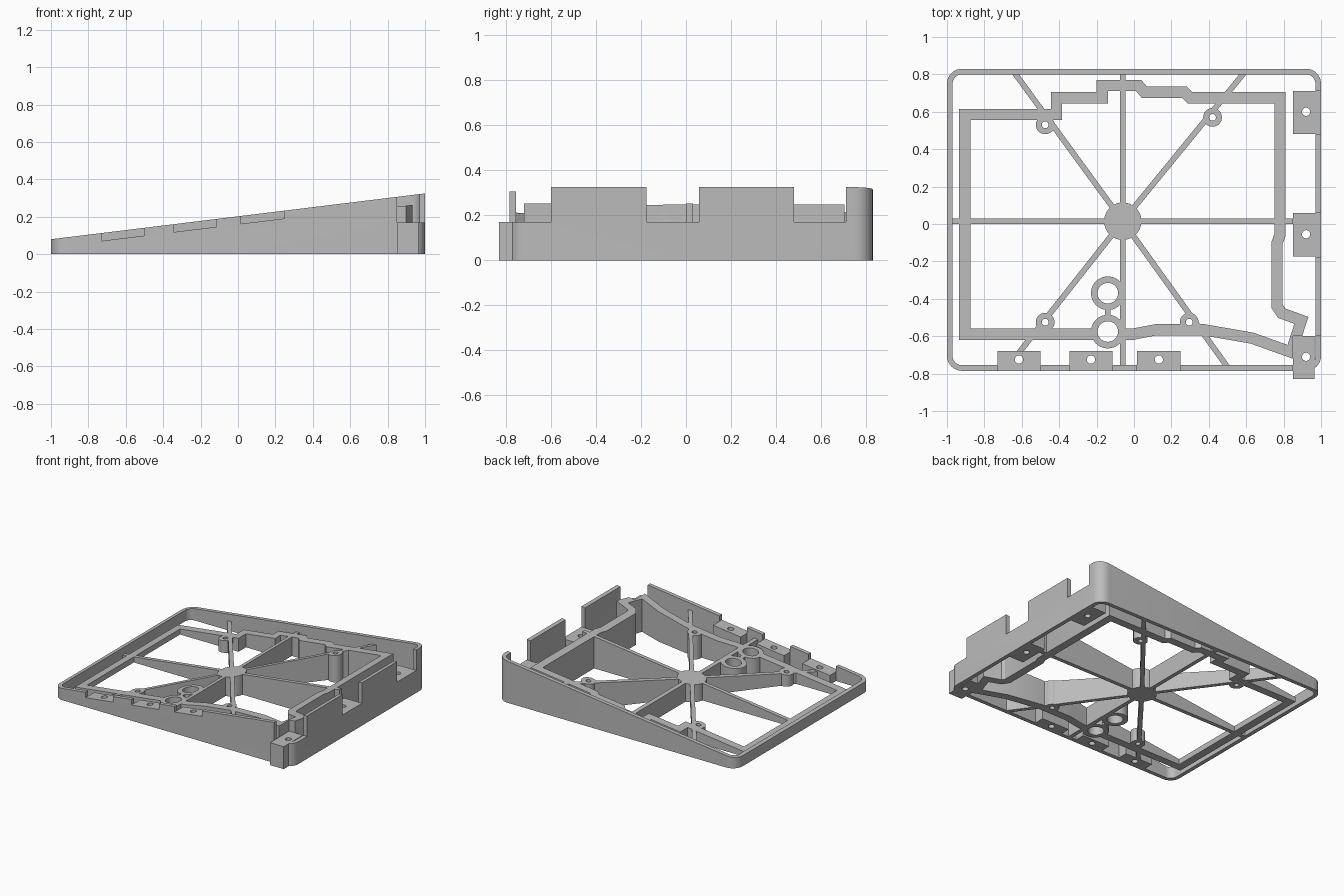
import bpy, bmesh, math
from mathutils import Vector

cube = bpy.data.objects.get("Cube")
if cube:
    bpy.data.objects.remove(cube, do_unlink=True)

grey = bpy.data.materials.new("plain grey")
grey.use_nodes = True
grey.diffuse_color = (0.5, 0.5, 0.5, 1)
grey.node_tree.nodes["Principled BSDF"].inputs["Base Color"].default_value = (0.5, 0.5, 0.5, 1)

INNER_DROP = 0.053      # inner lattice sits below the rim
NOTCH_DROP = 0.042      # front notch depth
LEDGE = 0.17            # flat height of the side blocks
HUB = Vector((-0.06, 0.015))
parts, cutters = [], []


def slope(drop=0.0):
    return lambda x: 0.2025 + 0.1225 * x - drop


def level(z):
    return lambda x: z


# ---- outline helpers ----
def circle(c, r, n=32):
    return [(c[0] + r * math.cos(i * math.tau / n), c[1] + r * math.sin(i * math.tau / n)) for i in range(n)]


def rect(x0, x1, y0, y1):
    return [(x0, y0), (x1, y0), (x1, y1), (x0, y1)]


def rounded(x0, x1, y0, y1, r, n=8):
    pts = []
    corners = [(x1 - r, y1 - r), (x0 + r, y1 - r), (x0 + r, y0 + r), (x1 - r, y0 + r)]
    for k, (cx, cy) in enumerate(corners):
        for i in range(n + 1):
            a = (k + i / n) * math.pi / 2
            pts.append((cx + r * math.cos(a), cy + r * math.sin(a)))
    return pts


def bar(a, b, w):
    a, b = Vector(a), Vector(b)
    d = (b - a).normalized() * w / 2
    n = Vector((-d.y, d.x))
    return [a - n, b - n, b + n, a + n]


def offset(path, dist):
    """Mitred offset of a closed path."""
    out = []
    pts = [Vector(p) for p in path]
    for i, p in enumerate(pts):
        d1 = (p - pts[i - 1]).normalized()
        d2 = (pts[(i + 1) % len(pts)] - p).normalized()
        n1, n2 = Vector((-d1.y, d1.x)), Vector((-d2.y, d2.x))
        m = (n1 + n2).normalized()
        out.append(p + m * dist / m.dot(n1))
    return out


# ---- solid builders ----
def solid(name, outline, top, bottom=level(0), hole=None, group=parts):
    """Vertical prism between two planes, optionally a ring around a matching hole outline."""
    bm = bmesh.new()

    def loop(pts, f):
        return [bm.verts.new((p[0], p[1], f(p[0]))) for p in pts]

    def skin(a, b):
        for i in range(len(a)):
            j = (i + 1) % len(a)
            bm.faces.new((a[i], a[j], b[j], b[i]))

    lo, hi = loop(outline, bottom), loop(outline, top)
    skin(lo, hi)
    if hole:
        hlo, hhi = loop(hole, bottom), loop(hole, top)
        skin(hi, hhi)
        skin(hhi, hlo)
        skin(hlo, lo)
    else:
        bm.faces.new(hi)
        bm.faces.new(lo[::-1])
    bmesh.ops.recalc_face_normals(bm, faces=bm.faces)
    mesh = bpy.data.meshes.new(name)
    bm.to_mesh(mesh)
    bm.free()
    mesh.materials.append(grey)
    ob = bpy.data.objects.new(name, mesh)
    bpy.context.scene.collection.objects.link(ob)
    group.append(ob)
    return ob


def drill(c, r):
    solid("hole_cutter", circle(c, r), level(0.6), level(-0.2), group=cutters)


# ---- outer wedge rim ----
solid("outer_wall", rounded(-1, 1, -0.785, 0.83, 0.08), slope(),
      hole=rounded(-0.97, 0.97, -0.755, 0.80, 0.05))

# ---- winding inner wall ----
path = [(-0.905, -0.59), (-0.905, 0.585), (-0.415, 0.585), (-0.415, 0.675), (-0.17, 0.675),
        (-0.17, 0.74), (0.025, 0.74), (0.055, 0.705), (0.27, 0.705), (0.3, 0.675),
        (0.78, 0.675), (0.78, -0.06), (0.765, -0.1), (0.765, -0.44), (0.79, -0.477),
        (0.895, -0.515), (0.84, -0.685), (0.63, -0.61), (0.37, -0.565), (0.12, -0.565),
        (-0.01, -0.59)]
solid("inner_wall", offset(path, 0.03), slope(INNER_DROP), hole=offset(path, -0.03))

# ---- hub and spokes ----
solid("hub", circle(HUB, 0.1, 40), slope(INNER_DROP))
for end in [(-0.06, 0.81), (-0.06, -0.765), (-0.98, 0.015), (0.98, 0.015),
            (-0.64, 0.81), (0.59, 0.81), (-0.64, -0.72), (0.5, -0.765)]:
    solid("spoke", bar(HUB, end, 0.03), slope(INNER_DROP))

# ---- screw posts and cable rings ----
for c in [(-0.475, 0.53), (0.42, 0.57), (-0.475, -0.525), (0.295, -0.525)]:
    solid("screw_post", circle(c, 0.05), slope(INNER_DROP))
    drill(c, 0.018)
for c in [(-0.14, -0.37), (-0.14, -0.575)]:
    solid("large_ring", circle(c, 0.09, 40), slope(INNER_DROP))
    drill(c, 0.055)
solid("ring_link", bar((-0.14, -0.37), (-0.14, -0.575), 0.03), slope(INNER_DROP))

# ---- front mounting blocks in sloped notches ----
for x in (-0.615, -0.23, 0.133):
    x0, x1 = x - 0.116, x + 0.116
    solid("front_block", rect(x0, x1, -0.785, -0.68), slope(NOTCH_DROP))
    solid("notch_cutter", rect(x0, x1, -0.9, -0.68), level(0.6), slope(NOTCH_DROP), group=cutters)
    drill((x, -0.725), 0.022)

# ---- side mounting blocks in level notches ----
for y0, y1, x1, hole_y in [(-0.83, -0.6, 0.965, -0.71), (-0.175, 0.058, 1, -0.055), (0.48, 0.71, 1, 0.6)]:
    solid("side_block", rect(0.85, x1, y0, y1), level(LEDGE))
    solid("notch_cutter", rect(0.85, 1.1, y0 - 0.0001, y1), level(0.6), level(LEDGE), group=cutters)
    drill((0.92, hole_y), 0.022)


# ---- cut notches and holes ----
def bounds(ob):
    xs = [v.co.x for v in ob.data.vertices]
    ys = [v.co.y for v in ob.data.vertices]
    return min(xs), max(xs), min(ys), max(ys)


for ob in parts:
    a = bounds(ob)
    for c in cutters:
        b = bounds(c)
        notch = c.name.startswith("notch")
        if notch and "block" in ob.name:
            continue
        if a[0] < b[1] and b[0] < a[1] and a[2] < b[3] and b[2] < a[3]:
            mod = ob.modifiers.new("cut", "BOOLEAN")
            mod.operation, mod.solver, mod.object = "DIFFERENCE", "EXACT", c

bpy.context.view_layer.update()
deps = bpy.context.evaluated_depsgraph_get()
meshes = [bpy.data.meshes.new_from_object(ob.evaluated_get(deps)) for ob in parts]
for ob, mesh in zip(parts, meshes):
    ob.modifiers.clear()
    ob.data = mesh
    mesh.shade_smooth()
    mesh.set_sharp_from_angle(angle=math.radians(30))
for c in cutters:
    bpy.data.objects.remove(c, do_unlink=True)
